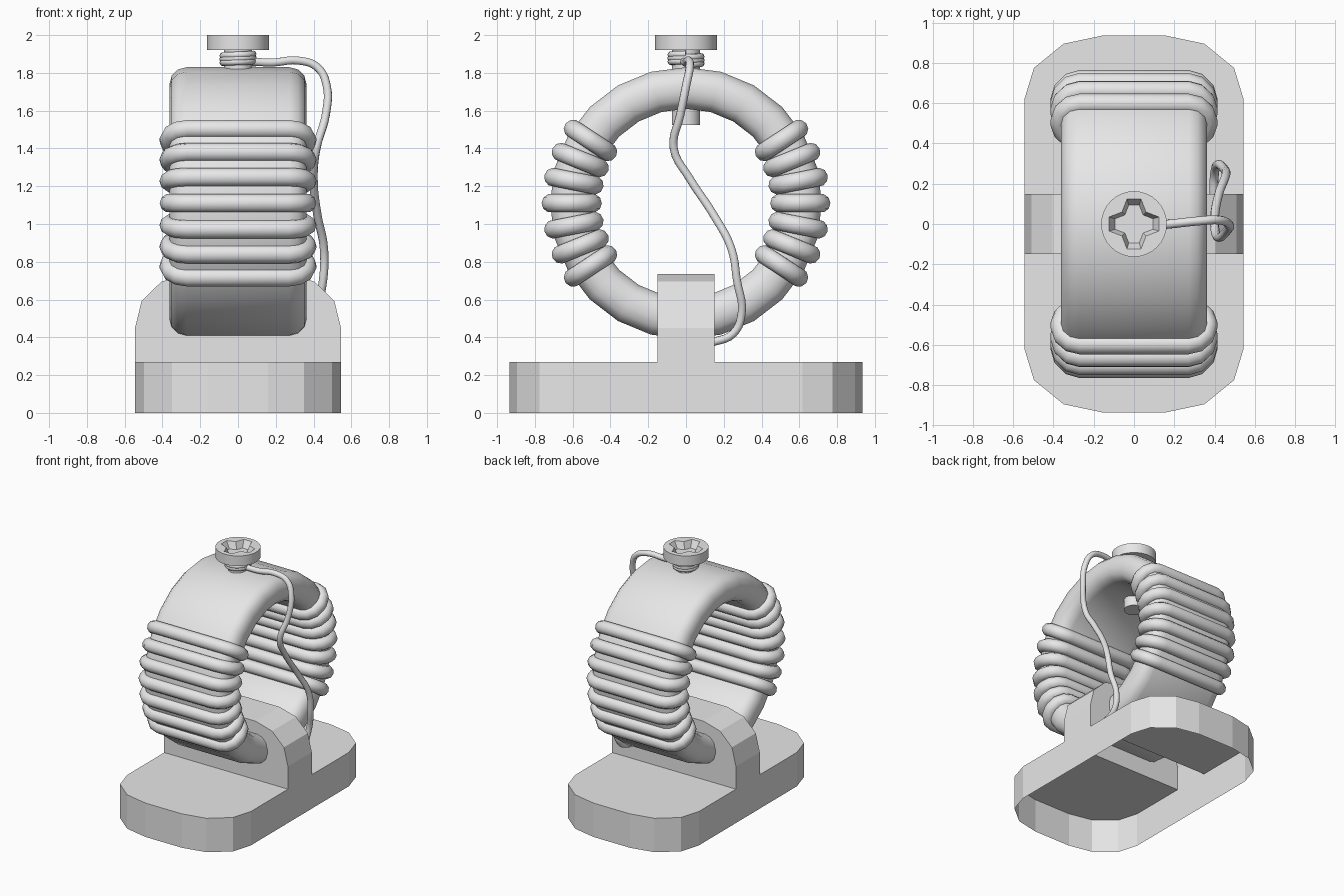
import bpy, bmesh
from math import sin, cos, pi, radians
from mathutils import Vector, Matrix

cube = bpy.data.objects.get("Cube")
if cube:
    bpy.data.objects.remove(cube)

grey = bpy.data.materials.new("plain_grey")
grey.use_nodes = True
grey.diffuse_color = (0.8, 0.8, 0.8, 1)
grey.node_tree.nodes["Principled BSDF"].inputs["Base Color"].default_value = (0.8, 0.8, 0.8, 1)

CENTRE = 1.11          # height of the ring axis


def add_mesh(name, verts, faces, smooth=None):
    mesh = bpy.data.meshes.new(name)
    mesh.from_pydata([tuple(v) for v in verts], [], faces)
    bm = bmesh.new()
    bm.from_mesh(mesh)
    bmesh.ops.remove_doubles(bm, verts=bm.verts, dist=0.0001)
    bmesh.ops.recalc_face_normals(bm, faces=bm.faces)
    bm.to_mesh(mesh)
    bm.free()
    mesh.materials.append(grey)
    obj = bpy.data.objects.new(name, mesh)
    bpy.context.collection.objects.link(obj)
    if smooth:
        activate(obj)
        bpy.ops.object.shade_smooth_by_angle(angle=radians(smooth))
    return obj


def activate(obj):
    bpy.ops.object.select_all(action='DESELECT')
    obj.select_set(True)
    bpy.context.view_layer.objects.active = obj


def prism(name, bottom, top, smooth=None):
    """Closed solid between two outlines of equal length."""
    n = len(bottom)
    faces = [(i, (i + 1) % n, n + (i + 1) % n, n + i) for i in range(n)]
    faces += [tuple(range(n))[::-1], tuple(range(n, 2 * n))]
    return add_mesh(name, bottom + top, faces, smooth)


def circle(radius, z, sides=32):
    return [Vector((radius * cos(2 * pi * i / sides), radius * sin(2 * pi * i / sides), z))
            for i in range(sides)]


def rounded_rect(half_x, r_in, r_out, corner, steps):
    """Cross-section of the ring, as pairs of x and distance from the axis."""
    pts = []
    corners = [(1, r_out - corner), (-1, r_out - corner), (-1, r_in + corner), (1, r_in + corner)]
    for q, (side, r) in enumerate(corners):
        for s in range(steps + 1):
            a = pi / 2 * (q + s / steps)
            pts.append((side * (half_x - corner) + corner * cos(a), r + corner * sin(a)))
    return pts


def tube(name, paths, radius, cyclic=False, bezier=False):
    """Round wire along one or more paths, turned into a mesh."""
    curve = bpy.data.curves.new(name, 'CURVE')
    curve.dimensions = '3D'
    curve.bevel_depth = radius
    curve.bevel_resolution = 3
    curve.resolution_u = 5
    curve.use_fill_caps = True
    for path in paths:
        if bezier:
            spline = curve.splines.new('BEZIER')
            spline.bezier_points.add(len(path) - 1)
            for point, co in zip(spline.bezier_points, path):
                point.co = co
                point.handle_left_type = point.handle_right_type = 'AUTO'
        else:
            spline = curve.splines.new('POLY')
            spline.points.add(len(path) - 1)
            for point, co in zip(spline.points, path):
                point.co = (*co, 1)
        spline.use_cyclic_u = cyclic
    curve.materials.append(grey)
    obj = bpy.data.objects.new(name, curve)
    bpy.context.collection.objects.link(obj)
    activate(obj)
    bpy.ops.object.convert(target='MESH')
    bpy.ops.object.shade_smooth_by_angle(angle=radians(50))
    return obj


# Base: thin open shell with a gap in its top where the saddle rises
W, GAP, TOP = 0.545, 0.15, 0.27
quarter = [(W, GAP), (W, 0.617), (0.497, 0.775), (0.35, 0.895), (0.16, 0.935)]
half = quarter + [(-x, y) for x, y in reversed(quarter)]
outline = half + [(-x, -y) for x, y in half]
n = len(outline)
verts = [(x, y, z) for z in (0, TOP) for x, y in outline]
faces = [(i, (i + 1) % n, n + (i + 1) % n, n + i) for i in range(n)]
faces += [tuple(range(n, n + n // 2)), tuple(range(n + n // 2, 2 * n))]
add_mesh("base", verts, faces)

# Saddle: hollow rounded upright, open underneath
side = [(W, TOP), (W, 0.45), (0.51, 0.593), (0.405, 0.695), (0.26, 0.735)]
arch = side + [(-x, z) for x, z in reversed(side)]
n = len(arch)
verts = [(x, y, z) for y in (-GAP, GAP) for x, z in arch]
faces = [(i, i + 1, n + i + 1, n + i) for i in range(n - 1)]
faces += [tuple(range(n)), tuple(range(n, 2 * n))]
add_mesh("saddle", verts, faces)

# Ring: rounded band swept around the x axis
section = rounded_rect(0.363, 0.5, 0.72, 0.09, 3)
SEGMENTS = 24
n = len(section)
verts, faces = [], []
for k in range(SEGMENTS):
    a = 2 * pi * k / SEGMENTS
    verts += [(x, r * cos(a), CENTRE + r * sin(a)) for x, r in section]
    for i in range(n):
        j, m = (i + 1) % n, (k + 1) % SEGMENTS
        faces.append((k * n + i, k * n + j, m * n + j, m * n + i))
add_mesh("ring", verts, faces, 40)

# Windings: seven loops of thick wire on each side of the ring
loop = rounded_rect(0.365, 0.495, 0.715, 0.1, 3)
for name, sign in (("front_winding", -1), ("back_winding", 1)):
    paths = []
    for k in range(-3, 4):
        a = radians(11.1 * k)
        paths.append([(x, sign * r * cos(a), CENTRE + r * sin(a)) for x, r in loop])
    tube(name, paths, 0.05, cyclic=True)

# Screw: shaft and a head with a cross recess
prism("screw_shaft", circle(0.075, 1.525, 24), circle(0.075, 1.93, 24), 40)
head = prism("screw_head", circle(0.163, 1.92), circle(0.163, 2.0), 40)
arm = [Vector((0.06, 0.06, 0)), Vector((0.035, 0.125, 0)), Vector((-0.035, 0.125, 0))]
cross = [Matrix.Rotation(q * pi / 2, 3, 'Z') @ p for q in range(4) for p in arm]
cutter = prism("recess_cutter",
               [p * 0.75 + Vector((0, 0, 1.945)) for p in cross],
               [p * 1.04 + Vector((0, 0, 2.01)) for p in cross])
cutter.hide_render = True
cut = head.modifiers.new("recess", 'BOOLEAN')
cut.operation = 'DIFFERENCE'
cut.solver = 'EXACT'
cut.object = cutter
activate(head)
bpy.ops.object.modifier_apply(modifier="recess")
bpy.data.objects.remove(cutter)

# Thin wire: wrapped around the screw, then hanging down to the saddle
TURNS, STEPS = 3, 20
wrap = [(0.08 * cos(2 * pi * i / STEPS), 0.08 * sin(2 * pi * i / STEPS),
         1.845 + 0.055 * i / (TURNS * STEPS)) for i in range(TURNS * STEPS + 1)]
tube("wire_wrap", [wrap], 0.018)
lead = [(0.07, -0.01, 1.86), (0.18, 0.0, 1.855), (0.32, 0.015, 1.865), (0.42, 0.02, 1.83),
        (0.47, 0.0, 1.73), (0.465, -0.03, 1.58), (0.415, -0.065, 1.4), (0.4, 0.02, 1.24),
        (0.42, 0.145, 1.05), (0.455, 0.24, 0.87), (0.45, 0.27, 0.7), (0.415, 0.295, 0.53),
        (0.4, 0.25, 0.42), (0.395, 0.13, 0.37)]
tube("wire_lead", [lead], 0.022, bezier=True)
